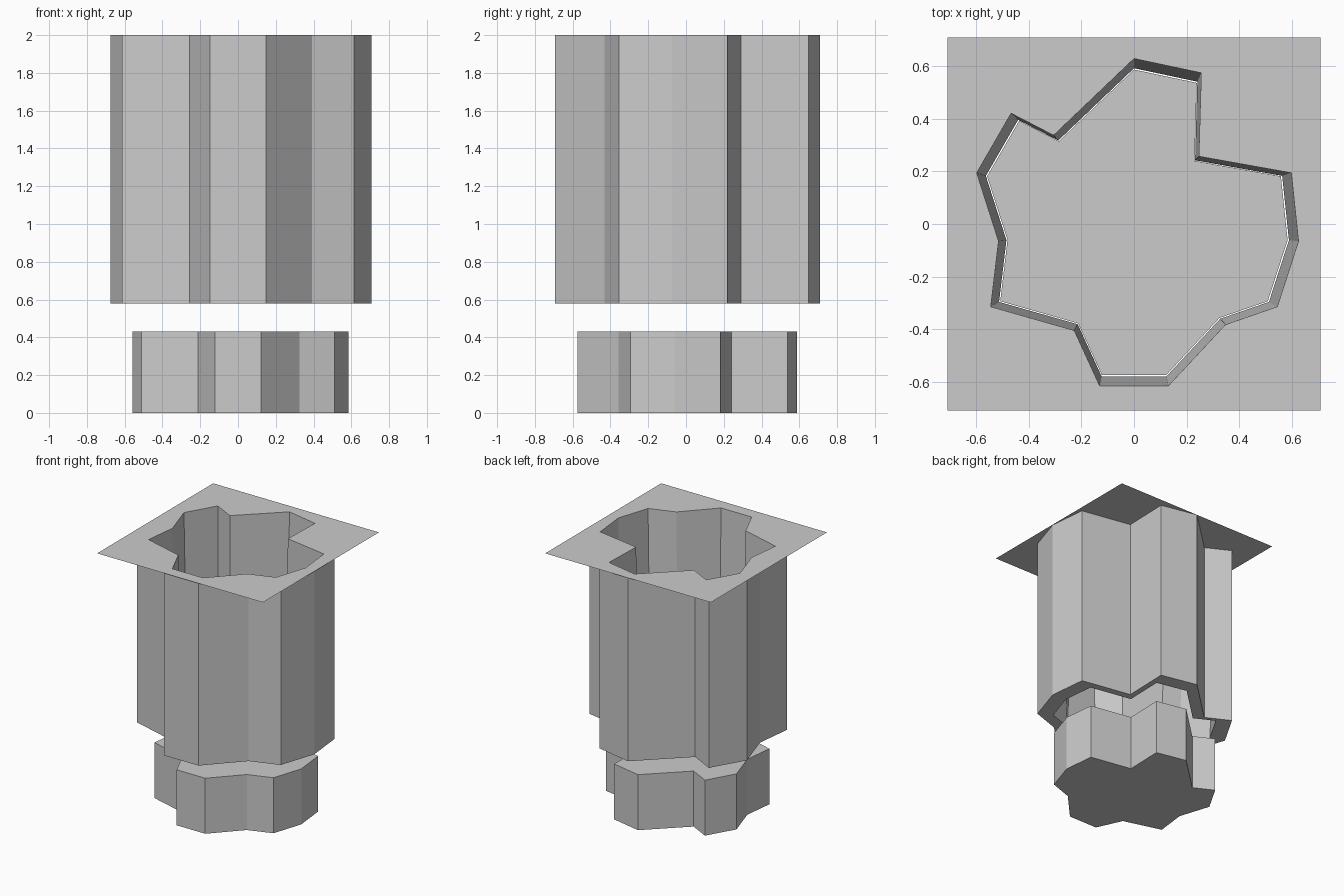
import bpy, bmesh
from math import radians, cos, sin

if "Cube" in bpy.data.objects:
    bpy.data.objects.remove(bpy.data.objects["Cube"])

# Outline of the cavity rim: (angle in degrees, radius)
R = 0.63
POLAR = [(90, R), (66, R), (46.2, 0.357), (18, R), (-6, R), (-30, R),
         (-47.7, 0.518), (-78, R), (-102, R), (-119.3, 0.465), (-150, R),
         (-172.8, 0.52), (-198, R), (-222, R), (-227.8, 0.456)]
OUTLINE = [(r * cos(radians(a)), r * sin(radians(a))) for a, r in reversed(POLAR)]
Z_TOP, Z_BASE, Z_PLUG = 2.0, 0.58, 0.43
HALF = 0.71


def ring(bm, scale, z):
    return [bm.verts.new((x * scale, y * scale, z)) for x, y in OUTLINE]


def bridge(bm, a, b):
    n = len(a)
    for i in range(n):
        j = (i + 1) % n
        bm.faces.new((a[i], a[j], b[j], b[i]))


def loop_edges(bm, verts):
    return [bm.edges.get((v, w)) or bm.edges.new((v, w))
            for v, w in zip(verts, verts[1:] + verts[:1])]


def finish(bm, name):
    mesh = bpy.data.meshes.new(name)
    bm.to_mesh(mesh)
    bm.free()
    obj = bpy.data.objects.new(name, mesh)
    bpy.context.collection.objects.link(obj)
    return obj


# Sleeve: outer wall, bottom rim and drafted inner wall
bm = bmesh.new()
outer_top = ring(bm, 1.127, Z_TOP)
outer_base = ring(bm, 1.127, Z_BASE)
inner_base = ring(bm, 0.942, Z_BASE)
inner_top = ring(bm, 1.0, Z_TOP)
bridge(bm, outer_base, outer_top)
bridge(bm, inner_base, outer_base)
bridge(bm, inner_top, inner_base)
finish(bm, "sleeve")

# Top plate: thin square sheet with the cavity opening
bm = bmesh.new()
square = [bm.verts.new((x * HALF, y * HALF, Z_TOP))
          for x, y in ((-1, -1), (1, -1), (1, 1), (-1, 1))]
opening = ring(bm, 1.0, Z_TOP)
edges = loop_edges(bm, square) + loop_edges(bm, opening)
bmesh.ops.triangle_fill(bm, use_beauty=True, use_dissolve=False,
                        edges=edges, normal=(0, 0, 1))
for f in bm.faces:
    f.normal_update()
    if f.normal.z < 0:
        f.normal_flip()
finish(bm, "top_plate")

# Plug: solid block of the same outline below the sleeve
bm = bmesh.new()
low = ring(bm, 0.934, 0.0)
high = ring(bm, 0.934, Z_PLUG)
bridge(bm, low, high)
bm.faces.new(high)
bm.faces.new(low[::-1])
finish(bm, "plug")
